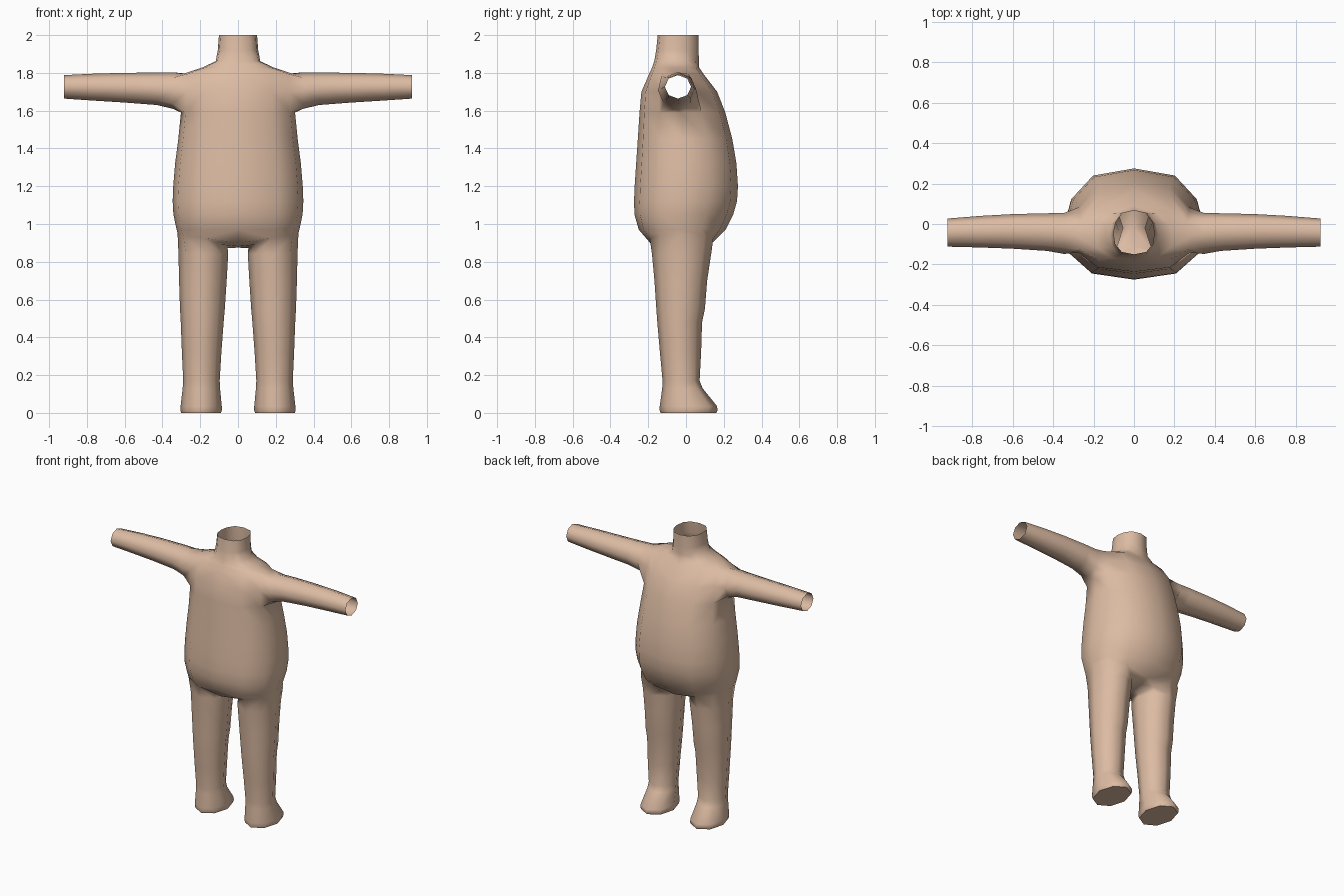
import bpy, bmesh, math

if "Cube" in bpy.data.objects:
    bpy.data.objects.remove(bpy.data.objects["Cube"])

skin = bpy.data.materials.new("skin")
skin.diffuse_color = (0.72, 0.50, 0.365, 1)
skin.use_nodes = True
skin.node_tree.nodes["Principled BSDF"].inputs["Base Color"].default_value = skin.diffuse_color

bm = bmesh.new()


def add(points):
    return [bm.verts.new(p) for p in points]


def bridge(a, b, closed=True, skip=()):
    n = len(a)
    for k in range(n if closed else n - 1):
        if k not in skip:
            j = (k + 1) % n
            bm.faces.new((a[k], b[k], b[j], a[j]))


# Half torso: belly-side centre, round the flank, to the other centre line
SHAPE = [(0, 1), (.59, .87), (.9, .45), (1, -.03), (.92, -.53), (.6, -.89), (0, -1)]
# z, y min, y max, half width
TORSO = [(.97, -.25, .21, .325), (1.05, -.273, .25, .342), (1.12, -.275, .27, .346),
         (1.2, -.272, .275, .343), (1.32, -.264, .267, .333), (1.45, -.255, .245, .316),
         (1.59, -.246, .208, .302), (1.7, -.236, .165, .30), (1.795, -.195, .092, .29),
         (1.828, -.18, .07, .19), (1.862, -.168, .068, .118), (1.92, -.158, .067, .107),
         (2.0, -.15, .067, .101)]
HOLE = 6   # torso ring at the bottom of the armhole
rings = []
for i, (z, y0, y1, w) in enumerate(TORSO):
    c, h = (y0 + y1) / 2, (y1 - y0) / 2
    rings.append(add([(w * sx, c + h * sy, z) for sx, sy in SHAPE]))
for i in range(len(rings) - 1):
    bridge(rings[i], rings[i + 1], False, (2, 3) if i in (HOLE, HOLE + 1) else ())
lo, mid, hi = rings[HOLE:HOLE + 3]
armhole = [lo[3], lo[2], mid[2], hi[2], hi[3], hi[4], mid[4], lo[4]]
bm.verts.remove(mid[3])

# Arm: x, y min, y max, z min, z max, open at the wrist
prev = armhole
for x, y0, y1, z0, z1 in [(.345, -.148, .055, 1.61, 1.803), (.43, -.133, .053, 1.63, 1.802),
                          (.6, -.122, .049, 1.643, 1.80), (.76, -.116, .04, 1.653, 1.796),
                          (.922, -.112, .027, 1.664, 1.788)]:
    ring = add([(x, (y0 + y1) / 2 + (y1 - y0) / 2 * math.sin(k * math.pi / 4),
                 (z0 + z1) / 2 - (z1 - z0) / 2 * math.cos(k * math.pi / 4)) for k in range(8)])
    bridge(prev, ring)
    prev = ring

# Crotch: hip ring joins the torso, the leg and the centre line
hip = add([(.18, .145, .925), (.285, .10, .94), (.32, -.02, .95), (.29, -.14, .94),
           (.18, -.192, .925), (.09, -.13, .89), (.055, -.02, .872), (.09, .09, .885)])
A, M1, M2, M3, G = add([(0, .135, .895), (0, .07, .88), (0, -.02, .875),
                        (0, -.11, .882), (0, -.19, .90)])
bridge([A] + hip[:5] + [G], rings[0], False)
bridge([A, M1, M2, M3, G], [hip[0], hip[7], hip[6], hip[5], hip[4]], False)

# Leg and foot: z, x min, x max, y min, y max
prev = hip
for z, x0, x1, y0, y1 in [(.84, .052, .315, -.18, .133), (.7, .06, .312, -.167, .112),
                          (.55, .07, .307, -.157, .1), (.48, .076, .303, -.152, .085),
                          (.32, .088, .297, -.138, .08), (.17, .097, .29, -.124, .072),
                          (.13, .095, .293, -.126, .088), (.035, .086, .304, -.139, .165),
                          (.012, .086, .305, -.139, .166), (0, .09, .301, -.135, .16)]:
    ring = add([((x0 + x1) / 2 + (x1 - x0) / 2 * math.sin(k * math.pi / 4),
                 (y0 + y1) / 2 + (y1 - y0) / 2 * math.cos(k * math.pi / 4), z) for k in range(8)])
    bridge(prev, ring)
    prev = ring
sole = bm.faces.new(prev)

bmesh.ops.recalc_face_normals(bm, faces=bm.faces[:])
for f in bm.faces:
    f.smooth = True
for e in sole.edges:
    e.smooth = False

mesh = bpy.data.meshes.new("body")
bm.to_mesh(mesh)
bm.free()
mesh.materials.append(skin)
body = bpy.data.objects.new("body", mesh)
bpy.context.collection.objects.link(body)

# Mirror the half figure across x = 0
mirror = body.modifiers.new("mirror", 'MIRROR')
mirror.use_clip = True
mirror.merge_threshold = 0.001
